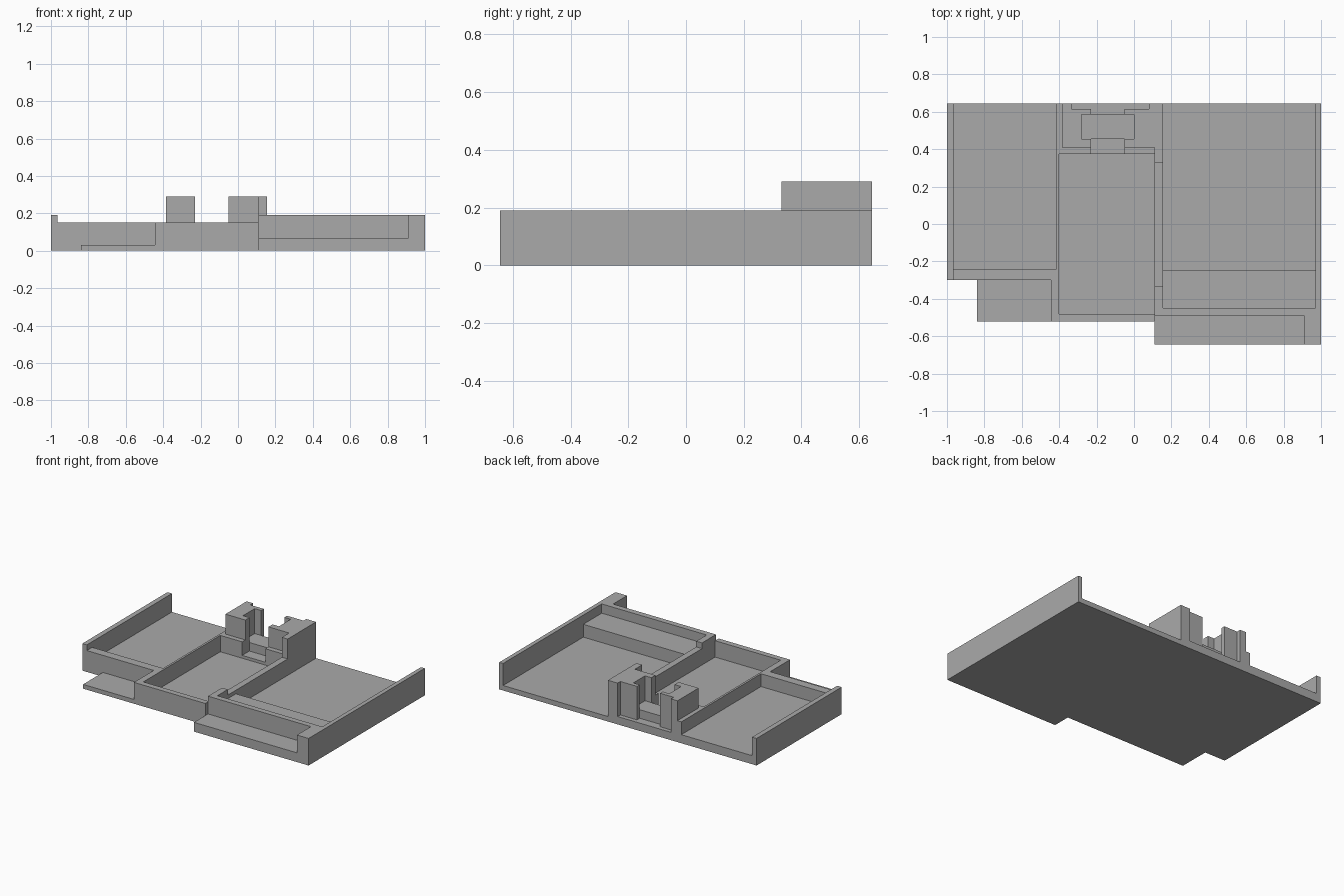
import bpy
import bmesh

cube = bpy.data.objects.get("Cube")
if cube:
    bpy.data.objects.remove(cube, do_unlink=True)

grey = bpy.data.materials.new("plain_grey")
grey.use_nodes = True
grey.diffuse_color = (0.4, 0.4, 0.4, 1)
grey.node_tree.nodes["Principled BSDF"].inputs["Base Color"].default_value = (0.4, 0.4, 0.4, 1)


def prism(name, outline, z0, z1):
    """Extrude a flat outline upwards from z0 to z1."""
    bm = bmesh.new()
    base = bm.faces.new([bm.verts.new((x, y, z0)) for x, y in outline])
    top = bmesh.ops.extrude_face_region(bm, geom=[base])["geom"]
    bmesh.ops.translate(bm, vec=(0, 0, z1 - z0),
                        verts=[g for g in top if isinstance(g, bmesh.types.BMVert)])
    bmesh.ops.recalc_face_normals(bm, faces=bm.faces)
    mesh = bpy.data.meshes.new(name)
    bm.to_mesh(mesh)
    bm.free()
    mesh.materials.append(grey)
    obj = bpy.data.objects.new(name, mesh)
    bpy.context.collection.objects.link(obj)
    return obj


def block(name, x0, x1, y0, y1, z1, z0=0.0):
    return prism(name, [(x0, y0), (x1, y0), (x1, y1), (x0, y1)], z0, z1)


BACK, FRONT = 0.645, -0.645
FLOOR, LOW, HIGH, TOWER, SILL = 0.035, 0.15, 0.19, 0.29, 0.055

# Right-hand bay: floor, low front wall, tall side wall and front shelf
block("right_bay_floor", -0.965, -0.415, -0.24, BACK, 0.06)
block("right_bay_front_wall", -0.965, -0.415, -0.30, -0.24, LOW)
block("right_side_wall", -1, -0.965, -0.30, BACK, HIGH)
block("right_front_shelf", -0.84, -0.445, -0.52, -0.30, 0.03)

# Middle bay: floor, surrounding walls and the cut rear wall
block("middle_bay_floor", -0.40, 0.11, -0.48, 0.375, FLOOR)
block("middle_front_wall", -0.445, 0.11, -0.52, -0.48, LOW)
block("middle_front_corner", -0.445, -0.40, -0.48, -0.30, LOW)
block("middle_right_divider", -0.415, -0.40, -0.30, 0.41, LOW)
block("rear_divider", -0.415, -0.385, 0.41, BACK, LOW)
block("rear_wall_right", -0.40, -0.23, 0.375, 0.41, LOW)
block("rear_wall_left", -0.05, 0.11, 0.375, 0.41, LOW)
block("channel_sill", -0.23, -0.05, 0.375, 0.41, SILL)

# Left-hand bay: floor, raised step, walls, front shelf and corner post
block("left_bay_floor", 0.155, 0.97, -0.245, BACK, FLOOR)
block("left_bay_step", 0.155, 0.97, -0.45, -0.245, 0.125)
block("left_bay_front_wall", 0.11, 0.97, -0.49, -0.45, HIGH)
block("left_side_wall", 0.97, 1, -0.49, BACK, HIGH)
block("left_front_shelf", 0.11, 0.91, FRONT, -0.49, 0.065)
block("left_front_post", 0.91, 1, FRONT, -0.49, HIGH)
block("middle_left_divider", 0.11, 0.155, -0.335, 0.41, LOW)
block("divider_front_end", 0.11, 0.155, -0.45, -0.335, HIGH)

# Slotted rear towers with a raised seat between them
block("tower_base", -0.385, 0.155, 0.41, BACK, SILL)
block("tower_seat", -0.28, 0, 0.455, 0.585, 0.115, SILL)
prism("right_tower",
      [(-0.385, 0.41), (-0.23, 0.41), (-0.23, 0.455), (-0.28, 0.455),
       (-0.28, 0.585), (-0.23, 0.585), (-0.23, 0.615), (-0.335, 0.615),
       (-0.335, BACK), (-0.385, BACK)], SILL, TOWER)
prism("left_tower",
      [(-0.05, 0.41), (0.11, 0.41), (0.11, 0.33), (0.155, 0.33),
       (0.155, BACK), (0.08, BACK), (0.08, 0.615), (-0.05, 0.615),
       (-0.05, 0.585), (0, 0.585), (0, 0.455), (-0.05, 0.455)], SILL, TOWER)
